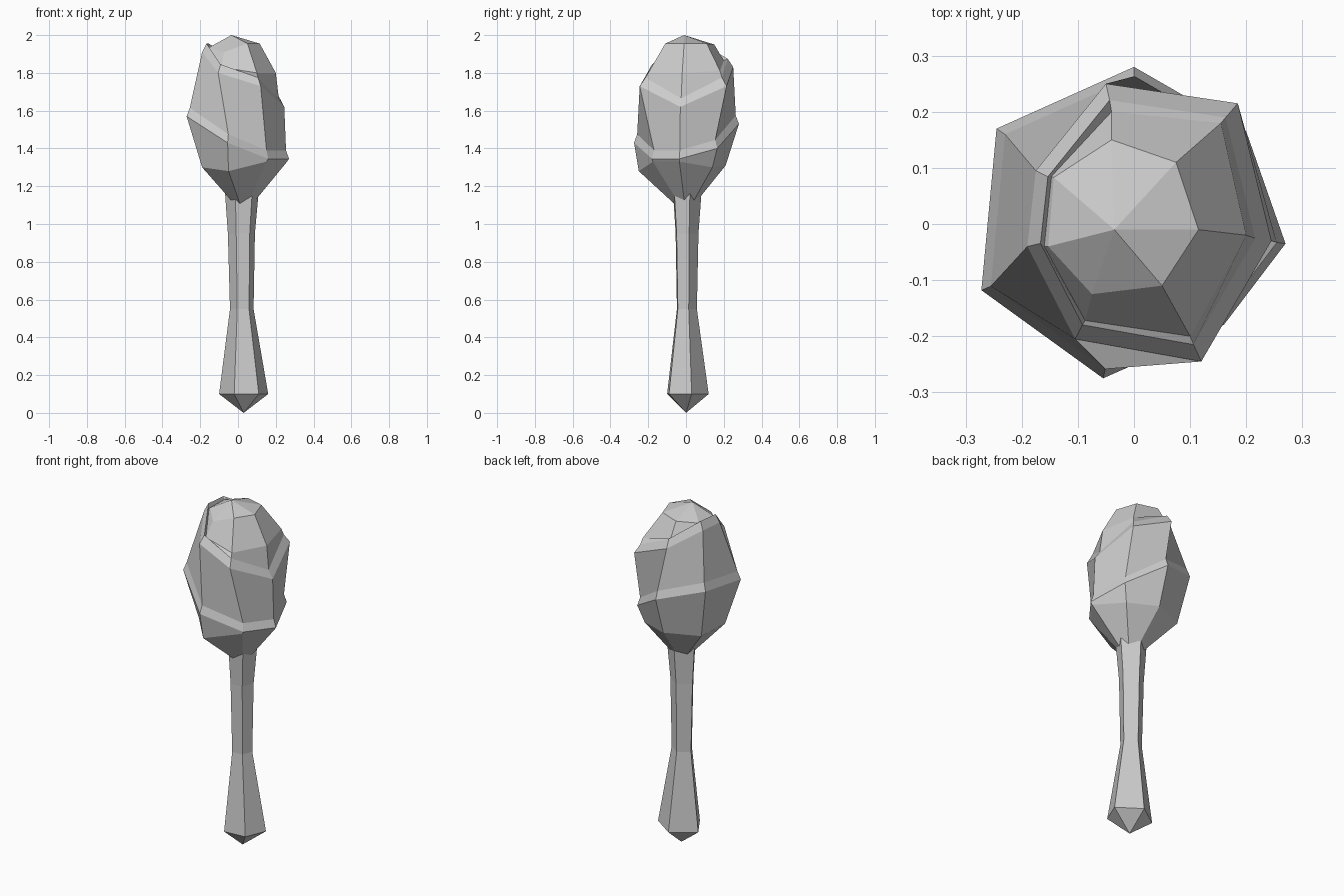
import bpy
import bmesh
from mathutils import Vector

cube = bpy.data.objects.get("Cube")
if cube:
    bpy.data.objects.remove(cube, do_unlink=True)

# One plain grey for the whole model
GREY = (0.6, 0.6, 0.6, 1.0)
stone = bpy.data.materials.new("plain_grey")
stone.use_nodes = True
stone.diffuse_color = GREY
for node in stone.node_tree.nodes:
    if node.type == 'BSDF_PRINCIPLED':
        node.inputs["Base Color"].default_value = GREY


def ring(outline, heights):
    """Place a flat outline at the given height of each corner."""
    return [Vector((x, y, z)) for (x, y), z in zip(outline, heights)]


def inset(points, factor, lift):
    """Shrink a ring towards its centre and raise it."""
    centre = sum(points, Vector()) / len(points)
    result = []
    for point in points:
        moved = centre + (point - centre) * factor
        result.append(Vector((moved.x, moved.y, point.z + lift)))
    return result


def loft(name, rings, bottom_tip, top_tip):
    """Join rings of equal length into a closed faceted solid."""
    bm = bmesh.new()
    loops = [[bm.verts.new(point) for point in points] for points in rings]
    count = len(loops[0])
    first, last = bm.verts.new(bottom_tip), bm.verts.new(top_tip)
    for i in range(count):
        j = (i + 1) % count
        bm.faces.new((first, loops[0][j], loops[0][i]))
        bm.faces.new((last, loops[-1][i], loops[-1][j]))
        for low, high in zip(loops, loops[1:]):
            bm.faces.new((low[i], low[j], high[j], high[i]))
    bmesh.ops.recalc_face_normals(bm, faces=bm.faces)
    mesh = bpy.data.meshes.new(name)
    bm.to_mesh(mesh)
    bm.free()
    mesh.materials.append(stone)
    part = bpy.data.objects.new(name, mesh)
    bpy.context.collection.objects.link(part)
    return part


# Five-sided handle, pinched in the middle and pointed at the foot
section = [(.13, .03), (0, .12), (-.13, .03), (-.05, -.1), (.08, -.09)]
stations = [(.1, 1, .03), (.55, .48, .02), (.95, .55, .018), (1.16, .68, .02), (1.27, .7, .02)]
handle_rings = []
for height, scale, shift in stations:
    outline = [(shift + x * scale, y * scale) for x, y in section]
    handle_rings.append(ring(outline, [height] * len(section)))
loft("handle", handle_rings, (.03, 0, 0), (.02, 0, 1.3))

# Seven-sided head: lower cup, its tilted rim, middle cup, its rim, and cap
cup_outline = [(.26, -.035), (.17, .14), (0, .21), (-.19, .13),
               (-.19, -.09), (-.05, -.25), (.15, -.175)]
cup = ring(cup_outline, [1.33, 1.3, 1.31, 1.31, 1.3, 1.28, 1.33])

rim_outline = [(.27, -.035), (.2, .165), (0, .28), (-.245, .17),
               (-.272, -.118), (-.055, -.275), (.16, -.18)]
lower_rim = ring(rim_outline, [1.345, 1.4, 1.53, 1.6, 1.57, 1.43, 1.345])

upper_outline = [(.245, -.03), (.185, .215), (-.05, .25), (-.175, .095),
                 (-.19, -.04), (-.105, -.205), (.12, -.245)]
upper_rim = ring(upper_outline, [1.62, 1.73, 1.83, 1.91, 1.91, 1.8, 1.73])

shoulder_outline = [(.2, -.02), (.155, .18), (-.04, .2), (-.147, .085),
                    (-.16, -.04), (-.087, -.172), (.1, -.2)]
shoulder = ring(shoulder_outline, [1.8, 1.81, 1.865, 1.93, 1.925, 1.83, 1.8])

cap_outline = [(.115, -.01), (.075, .11), (-.04, .15), (-.143, .083),
               (-.153, -.04), (-.075, -.125), (.05, -.11)]
cap = ring(cap_outline, [1.955, 1.955, 1.95, 1.94, 1.935, 1.91, 1.955])

head_rings = [cup, lower_rim, inset(lower_rim, .94, .045), upper_rim,
              inset(upper_rim, .88, .045), shoulder, cap]
loft("head", head_rings, (.03, 0, 1.05), (-.035, -.01, 2))
